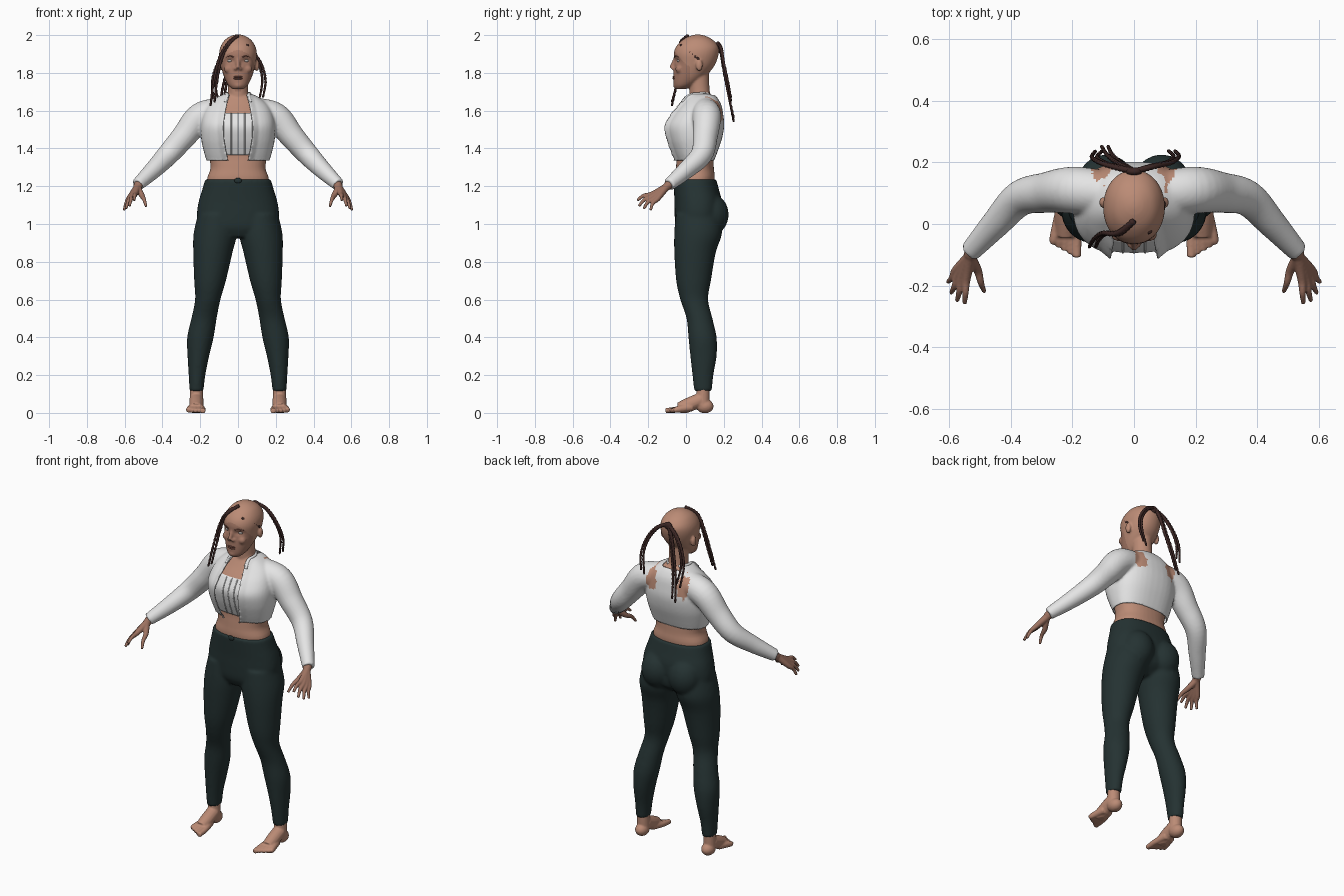
import bpy, bmesh, math
from mathutils import Vector, Matrix

if "Cube" in bpy.data.objects:
    bpy.data.objects.remove(bpy.data.objects["Cube"])


def material(name, *rgb):
    m = bpy.data.materials.new(name)
    m.use_nodes = True
    m.diffuse_color = (*rgb, 1)
    bsdf = next(n for n in m.node_tree.nodes if n.type == 'BSDF_PRINCIPLED')
    bsdf.inputs["Base Color"].default_value = (*rgb, 1)
    return m


SKIN = material("skin", 0.50, 0.26, 0.18)
FACE = material("face_skin", 0.40, 0.20, 0.14)
HAND = material("hand_skin", 0.34, 0.17, 0.12)
LIP = material("lip_brown", 0.19, 0.075, 0.055)
EYE = material("eye_grey", 0.45, 0.42, 0.40)
CLOTH = material("white_cloth", 0.78, 0.78, 0.78)
DARK = material("dark_green", 0.018, 0.032, 0.032)
HAIR = material("hair_brown", 0.045, 0.02, 0.018)


def spline(rows, sub):
    """Smooth curve through rows of any length."""
    p = [Vector(r) for r in rows]
    p = [p[0] * 2 - p[1]] + p + [p[-1] * 2 - p[-2]]
    out = []
    for a, b, c, d in zip(p, p[1:], p[2:], p[3:]):
        for i in range(sub):
            t = i / sub
            out.append(b + (c - a) * (t / 2) + (a * 2 - b * 5 + c * 4 - d) * (t * t / 2)
                       + (b * 3 - a - c * 3 + d) * (t ** 3 / 2))
    return out + [p[-2]]


def skin_rings(bm, rings):
    rings = [[bm.verts.new(co) for co in ring] for ring in rings]
    n = len(rings[0])
    for a, b in zip(rings, rings[1:]):
        for i in range(n):
            bm.faces.new((a[i], a[(i + 1) % n], b[(i + 1) % n], b[i]))
    bm.faces.new(rings[0])
    bm.faces.new(rings[-1])


def stack(bm, rows, side=1, power=2.0, n=40, sub=4):
    """Loft of upright sections: z, middle x, half width, front y, back y."""
    def bend(v):
        return math.copysign(abs(v) ** (2 / power), v)
    rings = []
    for z, xm, xr, y0, y1 in spline(rows, sub):
        angles = [math.tau * i / n for i in range(n)]
        rings.append([(side * (xm + xr * bend(math.cos(a))),
                       (y0 + y1) / 2 + (y1 - y0) / 2 * bend(math.sin(a)), z) for a in angles])
    skin_rings(bm, rings)


def tube(bm, rows, side=1, n=16, sub=6, beads=0):
    """Round tube through rows of x, y, z, radius; beads makes it plaited."""
    pts = spline(rows, sub)
    pos = [Vector((side * p[0], p[1], p[2])) for p in pts]
    way = (pos[-1] - pos[0]).normalized()
    ref = Vector((0, 1, 0)) if abs(way.y) < 0.8 else Vector((0, 0, 1))
    rings = []
    for i, c in enumerate(pos):
        t = (pos[min(i + 1, len(pos) - 1)] - pos[max(i - 1, 0)]).normalized()
        u = t.cross(ref).normalized()
        v = t.cross(u)
        r = pts[i][3] * (1 + beads * (i % 2))
        rings.append([c + (u * math.cos(math.tau * k / n) + v * math.sin(math.tau * k / n)) * r
                      for k in range(n)])
    skin_rings(bm, rings)


def ball(bm, centre, radii):
    bmesh.ops.create_uvsphere(bm, u_segments=24, v_segments=16, radius=1,
                              matrix=Matrix.Translation(centre) @ Matrix.Diagonal((*radii, 1)))


def finish(bm, name, mats, voxel=0, smooth=3, edit=None, rule=None):
    """Make the object, optionally fusing its pieces into one surface."""
    bmesh.ops.recalc_face_normals(bm, faces=bm.faces)
    me = bpy.data.meshes.new(name)
    bm.to_mesh(me)
    ob = bpy.data.objects.new(name, me)
    bpy.context.collection.objects.link(ob)
    if voxel:
        mod = ob.modifiers.new("fuse", 'REMESH')
        mod.mode, mod.voxel_size = 'VOXEL', voxel
        mod = ob.modifiers.new("soften", 'SMOOTH')
        mod.factor, mod.iterations = 0.5, smooth
        dg = bpy.context.evaluated_depsgraph_get()
        me = bpy.data.meshes.new_from_object(ob.evaluated_get(dg))
        ob.modifiers.clear()
        ob.data = me
        me.name = name
    bm.free()
    if edit:
        bm = bmesh.new()
        bm.from_mesh(me)
        edit(bm)
        bm.to_mesh(me)
        bm.free()
    me.materials.clear()
    for m in mats:
        me.materials.append(m)
    for f in me.polygons:
        f.use_smooth = True
        f.material_index = int(rule(f.center)) if rule else 0
    return ob


# Trousers: hips, seat and two legs
bm = bmesh.new()
stack(bm, [(.93, 0, .11, -.03, .12), (.98, 0, .2, -.055, .18), (1.05, 0, .217, -.06, .19),
           (1.12, 0, .208, -.061, .19), (1.18, 0, .19, -.064, .175), (1.237, 0, .174, -.067, .16)], power=2.3)
for s in (1, -1):
    ball(bm, (s * .09, .13, 1.05), (.095, .096, .11))
    stack(bm, [(1.05, .112, .1, -.055, .18), (.95, .12, .115, -.062, .19), (.85, .133, .104, -.062, .158),
               (.7, .148, .084, -.052, .132), (.6, .16, .067, -.03, .117), (.5, .18, .067, .003, .14),
               (.4, .199, .07, .013, .162), (.3, .21, .057, .023, .162), (.2, .217, .044, .034, .145),
               (.115, .22, .037, .043, .137)], side=s)
finish(bm, "trousers", [DARK], voxel=.01)
bm = bmesh.new()
ball(bm, (0, -.066, 1.23), (.02, .007, .014))
finish(bm, "waist_knot", [DARK])

# Jacket outline, reused for the body and the inner top
coat = [(1.33, 0, .165, -.045, .147), (1.38, 0, .18, -.068, .166), (1.45, 0, .195, -.094, .19),
        (1.52, 0, .197, -.104, .202), (1.58, 0, .185, -.072, .197), (1.63, 0, .16, -.03, .187),
        (1.67, 0, .112, .0, .165), (1.69, 0, .07, .013, .143)]


def inset(rows, d):
    return [(z, xm, xr - d, y0 + d, y1 - d) for z, xm, xr, y0, y1 in rows]


# Body: torso, neck and head in one surface
bm = bmesh.new()
stack(bm, [(1.15, 0, .15, -.04, .13), (1.235, 0, .164, -.057, .152), (1.3, 0, .145, -.053, .147)]
      + inset(coat[1:], .019), power=2.3)
tube(bm, [(0, .08, 1.6, .065), (0, .072, 1.7, .054), (0, .065, 1.81, .056)], n=32)
stack(bm, [(1.715, 0, .03, -.056, .0), (1.735, 0, .052, -.064, .04), (1.77, 0, .07, -.066, .09),
           (1.81, 0, .084, -.065, .13), (1.85, 0, .094, -.061, .157), (1.9, 0, .1, -.065, .173),
           (1.94, 0, .092, -.052, .172), (1.975, 0, .069, -.018, .142), (1.995, 0, .038, .02, .105),
           (2.003, 0, .012, .05, .075)], power=2.1)
tube(bm, [(0, -.055, 1.88, .009), (0, -.07, 1.845, .011), (0, -.077, 1.825, .012)])
ball(bm, (0, -.052, 1.735), (.024, .016, .018))
for s in (1, -1):
    ball(bm, (s * .013, -.067, 1.822), (.011, .01, .008))
    ball(bm, (s * .1, .07, 1.84), (.013, .018, .031))
    ball(bm, (s * .05, -.036, 1.82), (.024, .02, .022))


def sockets(bm):
    for v in bm.verts:
        if v.co.y < 0:
            d = ((abs(v.co.x) - .041) / .022) ** 2 + ((v.co.z - 1.865) / .014) ** 2
            v.co.y += .01 * math.exp(-d)


finish(bm, "body", [SKIN, FACE], voxel=.006, edit=sockets,
       rule=lambda c: c.y < .02 and (c.x / .09) ** 2 + ((c.z - 1.81) / .11) ** 2 < 1)

# Eyes, brows and lips
bm = bmesh.new()
for s in (1, -1):
    ball(bm, (s * .041, -.035, 1.864), (.016, .013, .0085))
finish(bm, "eyes", [EYE])
bm = bmesh.new()
for s in (1, -1):
    tube(bm, [(.02, -.06, 1.883, .003), (.042, -.054, 1.889, .003), (.066, -.036, 1.882, .002)], side=s, n=8)
finish(bm, "brows", [LIP])
bm = bmesh.new()
for z, h in ((1.779, .005), (1.77, .006)):
    ball(bm, (0, -.061, z), (.025, .011, h))
finish(bm, "lips", [LIP])

# Inner top with raised seams
bm = bmesh.new()
top = spline(inset(coat, .011), 8)
top = [r for r in top if 1.36 < r[0] < 1.59]
stack(bm, top, power=2.5, sub=1)
for x in (-.036, 0, .036):
    tube(bm, [(x, r[3] + .001, r[0], .0035) for r in top], n=8, sub=1)
finish(bm, "inner_top", [CLOTH])


# Jacket: fused torso and sleeves, then opened at front, hem and neck
def opening(z):
    return .052 + .026 * math.sin(math.pi * min(max((z - 1.33) / .34, 0), 1))


def open_jacket(bm):
    cut = []
    for f in bm.faces:
        c = f.calc_center_median()
        front = c.y < .04 and abs(c.x) < opening(c.z)
        hem = c.z < 1.342 and abs(c.x) < .175 and f.normal.z < -.6
        neck = c.z > 1.68 and f.normal.z > .5 and abs(c.x) < .06
        if front or hem or neck:
            cut.append(f)
    bmesh.ops.delete(bm, geom=cut, context='FACES')
    for v in bm.verts:
        if v.co.y < .04 and abs(v.co.x) < .12:
            gap = abs(v.co.x) - opening(v.co.z)
            if v.is_boundary and v.co.z > 1.345:
                v.co.x = math.copysign(opening(v.co.z), v.co.x)
            # turned-out lapels
            v.co.y -= .016 * max(0, 1 - max(gap, 0) / .03)
        if v.is_boundary and v.co.z < 1.345:
            v.co.z = 1.335


def torn(c):
    wave = .2 * math.sin(c.z * 160) + .2 * math.sin(c.x * 190 + c.z * 70)
    return c.y > .1 and ((abs(c.x) - .105) / .036) ** 2 + ((c.z - 1.6) / .065) ** 2 + wave < 1


bm = bmesh.new()
stack(bm, coat, power=2.4)
for s in (1, -1):
    tube(bm, [(.09, .1, 1.597, .074), (.2, .11, 1.565, .076), (.285, .102, 1.465, .066), (.37, .083, 1.368, .058),
              (.45, .0, 1.285, .047), (.532, -.09, 1.208, .034)], side=s, n=28)
ob = finish(bm, "jacket", [CLOTH, SKIN], voxel=.008, edit=open_jacket, rule=torn)
mod = ob.modifiers.new("thickness", 'SOLIDIFY')
mod.thickness = .004

# Collar points standing beside the neck
bm = bmesh.new()
for s in (1, -1):
    tube(bm, [(.035, .12, 1.69, .007), (.062, .075, 1.69, .008), (.056, .02, 1.68, .01), (.066, -.02, 1.645, .008)],
         side=s, n=10)
finish(bm, "collar", [CLOTH])

# Hands: each finger runs from wrist over knuckle to tip
fingers = [((.545, -.18, 1.158), (.55, -.258, 1.125)), ((.559, -.176, 1.147), (.575, -.25, 1.095)),
           ((.57, -.165, 1.138), (.594, -.224, 1.08)), ((.578, -.15, 1.134), (.604, -.188, 1.073)),
           ((.508, -.15, 1.15), (.486, -.22, 1.092))]
for s, name in ((1, "left_hand"), (-1, "right_hand")):
    bm = bmesh.new()
    for knuckle, tip in fingers:
        mid = Vector(knuckle).lerp(Vector(tip), .5) + Vector((0, -.006, .008))
        tube(bm, [(.515, -.07, 1.225, .026), (.532, -.105, 1.195, .021), (*knuckle, .0145), (*mid, .0105),
                  (*tip, .007)], side=s, n=12)
    finish(bm, name, [HAND], voxel=.004, smooth=2)


# Feet: ankle, heel, instep and five toes, pressed flat underneath
def flatten(bm):
    for v in bm.verts:
        v.co.z = max(v.co.z, 0)


for s, name in ((1, "left_foot"), (-1, "right_foot")):
    bm = bmesh.new()
    tube(bm, [(.22, .09, .18, .035), (.22, .09, .1, .035), (.22, .088, .04, .036)], side=s)
    ball(bm, (s * .22, .1, .035), (.037, .046, .037))
    tube(bm, [(.22, .08, .07, .038), (.22, .02, .045, .038), (.221, -.035, .022, .034)], side=s)
    for i in range(5):
        x = .188 + .0175 * i
        r = .0145 if i == 0 else .0105
        tube(bm, [(.205 + .008 * i, .03, .03, .022), (x, -.045, .018, .017),
                  (x - .002 + .002 * i, -.108 + .011 * i, .011, r)], side=s, n=12)
    finish(bm, name, [SKIN], voxel=.005, smooth=2, edit=flatten)

# Hair: plaits gathered at the back, one pair at the front and a scalp row
plaits = [[(0, .01, 1.997), (-.05, -.03, 1.955), (-.095, -.03, 1.87), (-.122, -.05, 1.74), (-.135, -.075, 1.635)],
          [(0, .17, 1.955), (.06, .187, 1.925), (.115, .2, 1.85), (.137, .22, 1.76), (.122, .238, 1.66)],
          [(0, .17, 1.955), (-.03, .187, 1.9), (-.055, .203, 1.8), (-.08, .226, 1.68), (-.095, .253, 1.55)],
          [(0, .17, 1.955), (-.06, .185, 1.91), (-.105, .2, 1.84), (-.128, .217, 1.75), (-.115, .237, 1.64)]]
bm = bmesh.new()
for path in plaits:
    for k in (-1, 1):
        tube(bm, [(x + k * .004 * i ** .7, y, z + .01 * k * (i > 3), .0085 - .001 * i)
                  for i, (x, y, z) in enumerate(path)], n=8, sub=10, beads=.35)
tube(bm, [(.046, -.03, 1.95, .005), (.086, .015, 1.915, .005), (.097, .07, 1.87, .005)], n=8, sub=8, beads=.5)
ball(bm, (0, .17, 1.945), (.026, .014, .022))
finish(bm, "plaits", [HAIR])
